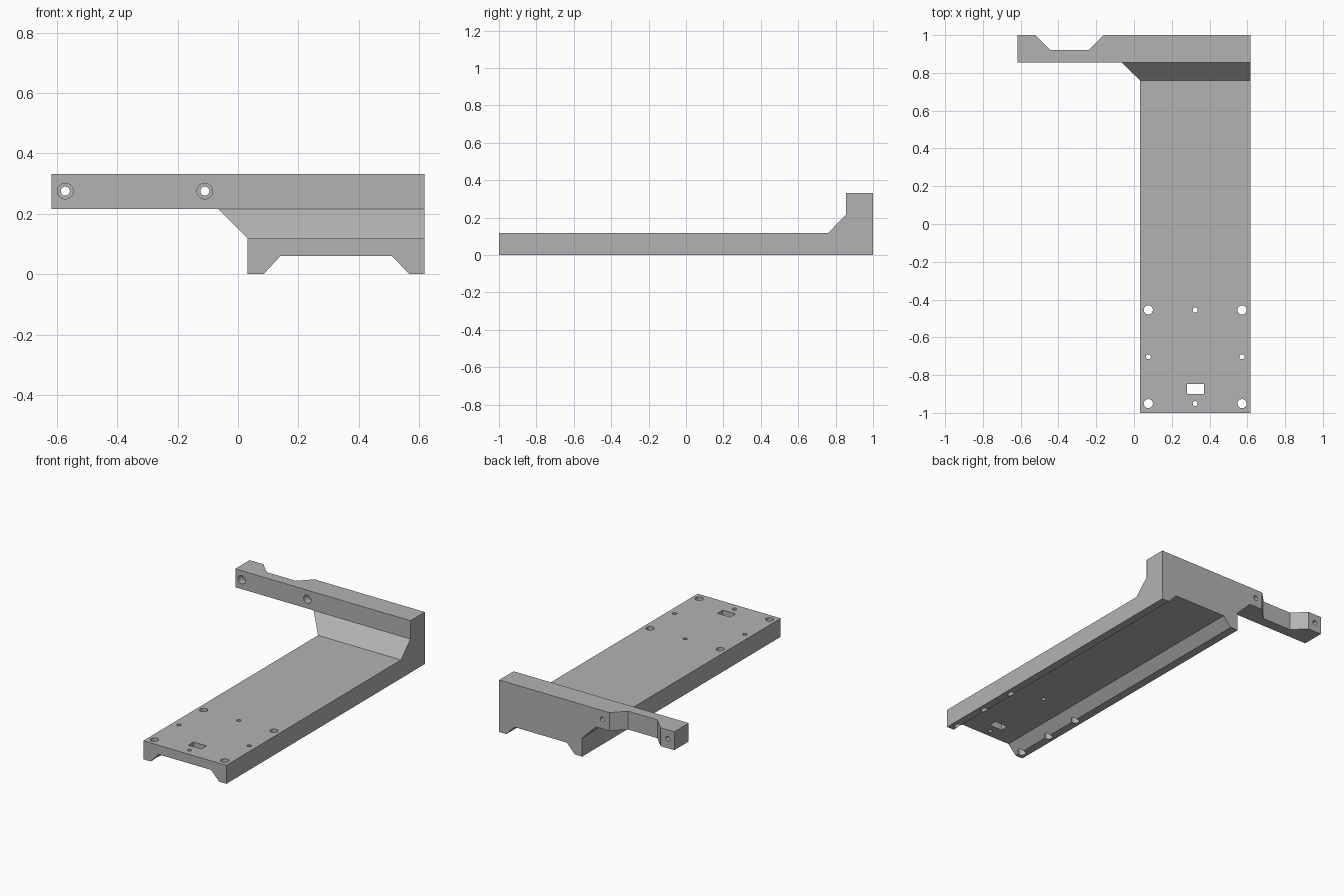
import bpy
import bmesh
from mathutils import Matrix, Vector

cube = bpy.data.objects.get("Cube")
if cube:
    bpy.data.objects.remove(cube, do_unlink=True)

grey = bpy.data.materials.new("plain grey")
grey.use_nodes = True
colour = (0.45, 0.45, 0.45, 1)
grey.diffuse_color = colour
grey.node_tree.nodes["Principled BSDF"].inputs["Base Color"].default_value = colour


def loft(name, start, end):
    """Solid between two matching loops of 3D points."""
    bm = bmesh.new()
    a = [bm.verts.new(p) for p in start]
    b = [bm.verts.new(p) for p in end]
    bm.faces.new(a)
    bm.faces.new(b)
    for i in range(len(a)):
        j = (i + 1) % len(a)
        bm.faces.new((a[i], a[j], b[j], b[i]))
    return finish(name, bm)


def finish(name, bm):
    bmesh.ops.recalc_face_normals(bm, faces=bm.faces)
    mesh = bpy.data.meshes.new(name)
    bm.to_mesh(mesh)
    bm.free()
    mesh.materials.append(grey)
    obj = bpy.data.objects.new(name, mesh)
    bpy.context.collection.objects.link(obj)
    return obj


def rect(x0, x1, y0, y1, z):
    return [(x0, y0, z), (x1, y0, z), (x1, y1, z), (x0, y1, z)]


def drill(name, start, end, radius):
    """Round cutter running from start to end."""
    start, end = Vector(start), Vector(end)
    axis = end - start
    turn = axis.to_track_quat('Z', 'Y').to_matrix().to_4x4()
    bm = bmesh.new()
    bmesh.ops.create_cone(bm, cap_ends=True, segments=32, radius1=radius,
                          radius2=radius, depth=axis.length,
                          matrix=Matrix.Translation((start + end) / 2) @ turn)
    return finish(name, bm)


def combine(target, tool, operation):
    mod = target.modifiers.new(tool.name, 'BOOLEAN')
    mod.operation = operation
    mod.solver = 'EXACT'
    mod.object = tool
    bpy.context.view_layer.objects.active = target
    bpy.ops.object.modifier_apply(modifier=mod.name)
    bpy.data.objects.remove(tool, do_unlink=True)


LEFT, INNER = 0.618, 0.032
DECK, SHELF, TOP = 0.118, 0.215, 0.332
WALL = 0.855

# Long deck with a channel underneath
channel = [(INNER, 0), (0.085, 0), (0.14, 0.06), (0.51, 0.06),
           (0.567, 0), (LEFT, 0), (LEFT, DECK), (INNER, DECK)]
bracket = loft("bracket", [(x, -1, z) for x, z in channel],
               [(x, 1, z) for x, z in channel])

# Flared gusset rising to the cross bar
gusset = loft("gusset", rect(INNER, LEFT, 0.76, 1, DECK),
              rect(-0.065, LEFT, WALL, 1, SHELF))
combine(bracket, gusset, 'UNION')

# Cross bar with a relief notch in its back
outline = [(-LEFT, WALL), (LEFT, WALL), (LEFT, 1), (-0.16, 1),
           (-0.238, 0.922), (-0.443, 0.922), (-0.521, 1), (-LEFT, 1)]
bar = loft("cross_bar", [(x, y, SHELF) for x, y in outline],
           [(x, y, TOP) for x, y in outline])
combine(bracket, bar, 'UNION')

# Counterbored screw holes through the bar
for x in (-0.572, -0.11):
    z = 0.275
    combine(bracket, drill("bar_hole", (x, 0.8, z), (x, 1.1, z), 0.015), 'DIFFERENCE')
    combine(bracket, drill("bar_bore", (x, 0.8, z), (x, 0.9, z), 0.026), 'DIFFERENCE')

# Deck holes: wide at the corners, narrow between them
SIDES, CENTRE, ROWS, MIDDLE = (0.076, 0.572), 0.324, (-0.455, -0.951), -0.703
wide = [(x, y) for x in SIDES for y in ROWS]
narrow = [(CENTRE, y) for y in ROWS] + [(x, MIDDLE) for x in SIDES]
for spots, radius in ((wide, 0.024), (narrow, 0.013)):
    for x, y in spots:
        combine(bracket, drill("deck_hole", (x, y, -0.1), (x, y, 0.2), radius), 'DIFFERENCE')

# Bores under the middle side holes
for x in SIDES:
    combine(bracket, drill("under_bore", (x, MIDDLE, -0.1), (x, MIDDLE, 0.06), 0.024), 'DIFFERENCE')

# Rectangular cable slot
slot = loft("slot", rect(0.28, 0.371, -0.9, -0.847, -0.1),
            rect(0.28, 0.371, -0.9, -0.847, 0.2))
combine(bracket, slot, 'DIFFERENCE')

# Smooth hole walls, keep all hard edges
bpy.ops.object.select_all(action='DESELECT')
bracket.select_set(True)
bpy.context.view_layer.objects.active = bracket
bpy.ops.object.shade_smooth_by_angle(angle=0.4)
